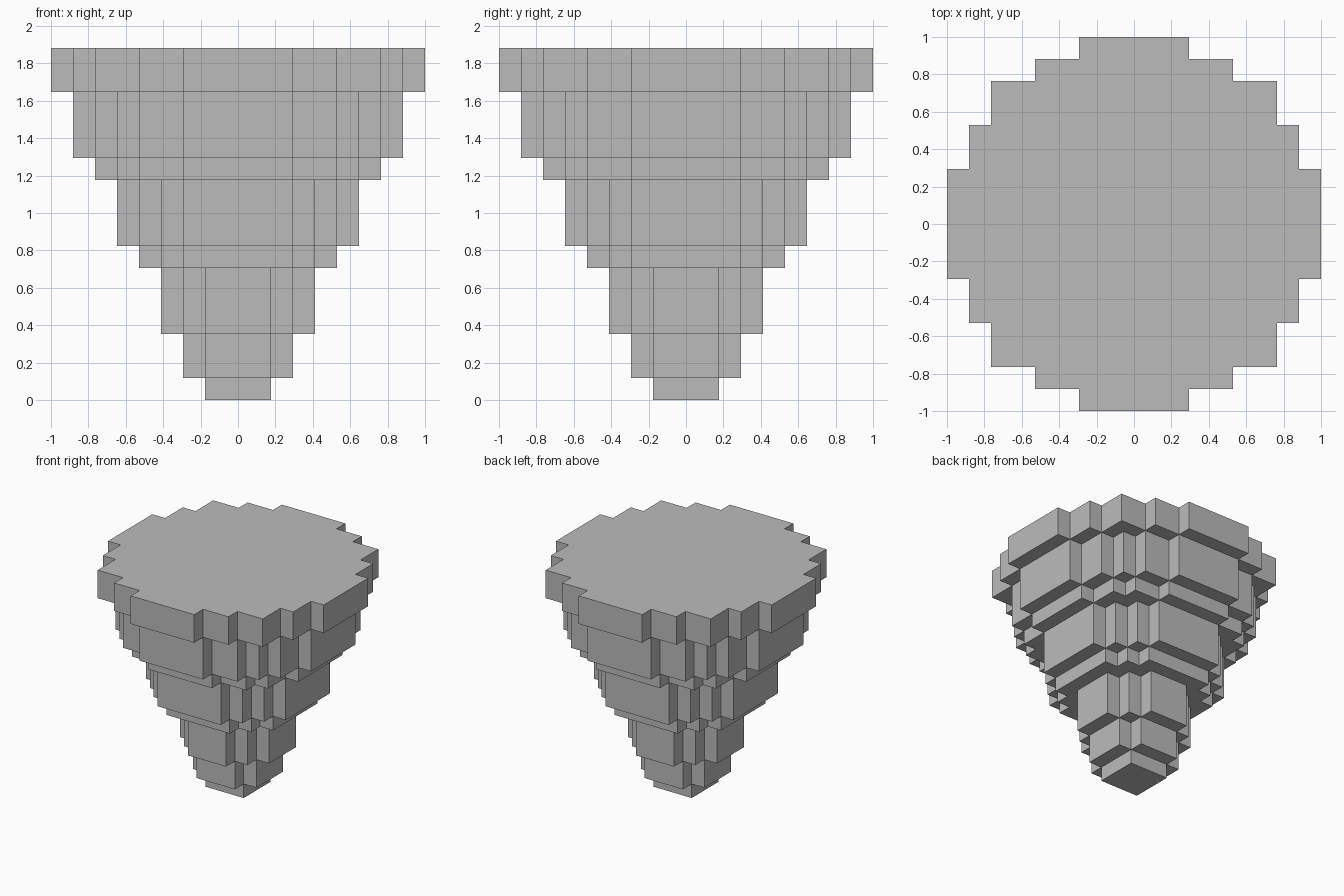
import bpy
import bmesh

cube = bpy.data.objects.get("Cube")
if cube:
    bpy.data.objects.remove(cube, do_unlink=True)

CELL = 2 / 17

# One plain stone colour
stone = bpy.data.materials.new("stone_grey")
stone.use_nodes = True
GREY = (0.5, 0.5, 0.5, 1)
stone.diffuse_color = GREY
stone.node_tree.nodes["Principled BSDF"].inputs["Base Color"].default_value = GREY


def stepped_outline(steps):
    """Turn one quadrant of block corners (in half cells) into a full outline."""
    quarter = []
    for i, (x, y) in enumerate(steps):
        if i:
            quarter.append((steps[i - 1][0], y))
        quarter.append((x, y))
    right = quarter + [(x, -y) for x, y in reversed(quarter)]
    return right + [(-x, y) for x, y in reversed(right)]


def add_tier(name, bottom, top, half_widths):
    """Extrude a blocky disc; half_widths reads across the rows, outermost first."""
    steps = list(zip(half_widths, reversed(half_widths)))
    bm = bmesh.new()
    verts = [bm.verts.new((x * CELL, y * CELL, bottom * CELL))
             for x, y in stepped_outline(steps)]
    base = bm.faces.new(verts)
    walls = bmesh.ops.extrude_face_region(bm, geom=[base], use_keep_orig=True)
    raised = [g for g in walls["geom"] if isinstance(g, bmesh.types.BMVert)]
    bmesh.ops.translate(bm, verts=raised, vec=(0, 0, (top - bottom) * CELL))
    bmesh.ops.recalc_face_normals(bm, faces=bm.faces[:])
    mesh = bpy.data.meshes.new(name)
    bm.to_mesh(mesh)
    bm.free()
    mesh.materials.append(stone)
    bpy.context.collection.objects.link(bpy.data.objects.new(name, mesh))


# Tiers from the pointed foot up to the flat top
tiers = [
    ("foot_tip", 1, [1.5]),
    ("foot_collar", 2, [1.5, 2.5]),
    ("lower_stem", 3, [1.5, 2.5, 3.5]),
    ("lower_ledge", 1, [2.5, 3.5, 4.5]),
    ("middle_body", 3, [2.5, 3.5, 4.5, 5.5]),
    ("middle_ledge", 1, [2.5, 4.5, 5.5, 6.5]),
    ("upper_body", 3, [2.5, 4.5, 5.5, 6.5, 7.5]),
    ("top_slab", 2, [2.5, 4.5, 6.5, 7.5, 8.5]),
]
level = 0
for name, height, half_widths in tiers:
    add_tier(name, level, level + height, half_widths)
    level += height
